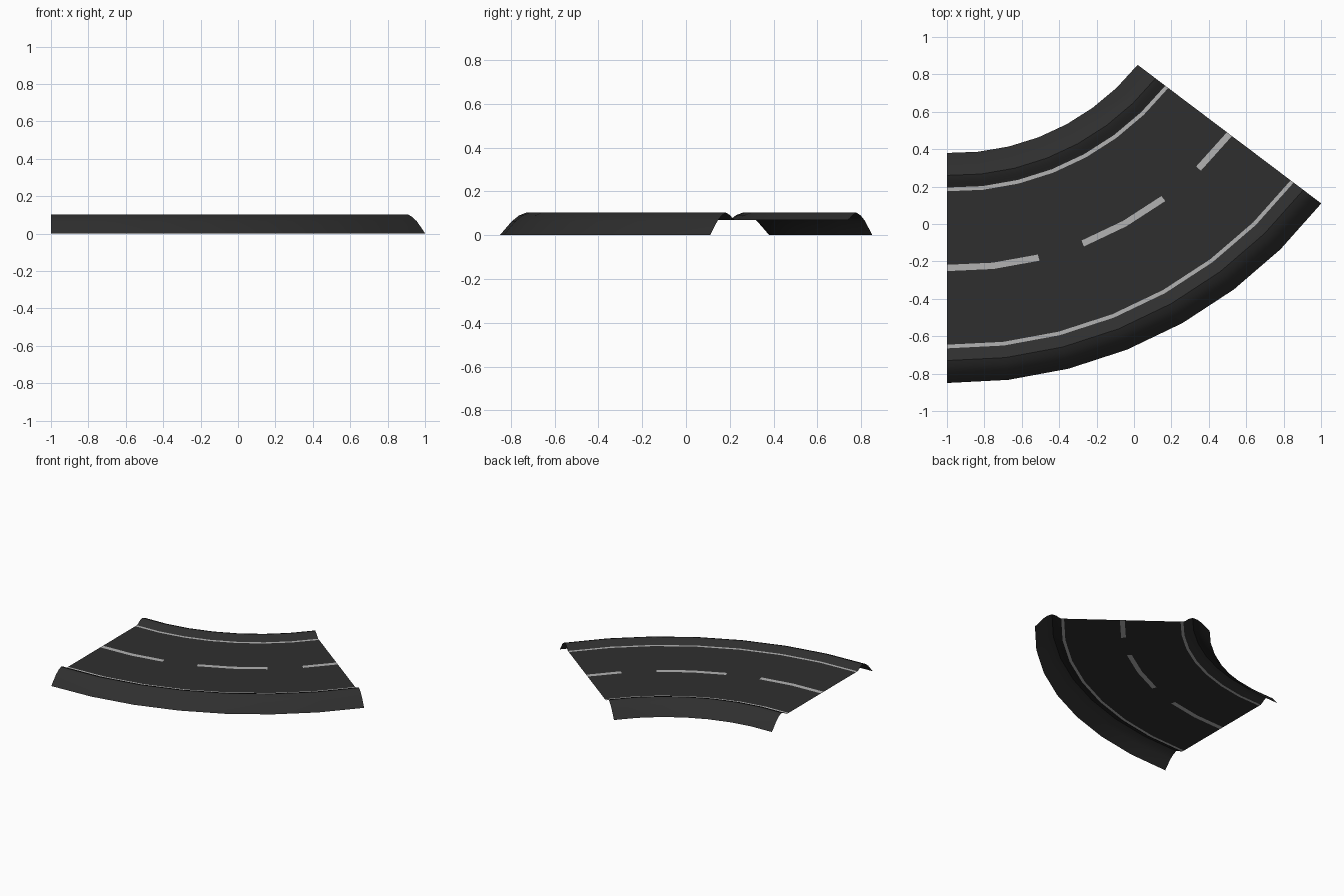
import bpy
import math

if "Cube" in bpy.data.objects:
    bpy.data.objects.remove(bpy.data.objects["Cube"])

STEPS = 7
SWEEP = math.radians(52.95)
PIVOT = (-0.963, 1.639)      # centre of the bend
MID = -0.235                 # y of the centre line at the straight-cut start
ROAD_Z = 0.07


def material(name, v):
    m = bpy.data.materials.new(name)
    m.diffuse_color = (v, v, v, 1)
    m.use_nodes = True
    m.node_tree.nodes["Principled BSDF"].inputs["Base Color"].default_value = m.diffuse_color
    return m


asphalt = material("asphalt", 0.028)
paint = material("road_paint", 0.45)


def station(offset, z, i):
    """Point of the cross-section turned to step i of the bend."""
    a = SWEEP * i / STEPS
    x, y = -1 - PIVOT[0], MID + offset - PIVOT[1]
    return (PIVOT[0] + x * math.cos(a) - y * math.sin(a),
            PIVOT[1] + x * math.sin(a) + y * math.cos(a), z)


def sweep(name, profile, mat, spans=((0, STEPS),)):
    """Sweep an open profile (low offset to high) along parts of the bend."""
    verts, faces = [], []
    n = len(profile)
    for first, last in spans:
        base = len(verts)
        for i in range(first, last + 1):
            verts += [station(o, z, i) for o, z in profile]
        for r in range(last - first):
            for k in range(n - 1):
                a = base + r * n + k
                faces.append((a, a + n, a + n + 1, a + 1))
    me = bpy.data.meshes.new(name)
    me.from_pydata(verts, [], faces)
    me.materials.append(mat)
    ob = bpy.data.objects.new(name, me)
    bpy.context.collection.objects.link(ob)
    bpy.context.view_layer.objects.active = ob
    ob.select_set(True)
    bpy.ops.object.shade_smooth_by_angle(angle=math.radians(30))
    ob.select_set(False)
    return ob


# Raised shoulder, edge line and lane on each side of the centre line
shoulder = [(0.43, ROAD_Z), (0.446, 0.078), (0.465, 0.092), (0.495, 0.103),
            (0.527, 0.09), (0.559, 0.065), (0.615, 0.0)]
edge_line = [(0.41, ROAD_Z), (0.43, ROAD_Z)]
lane = [(0.017, ROAD_Z), (0.41, ROAD_Z)]
for side, s in (("inner", 1), ("outer", -1)):
    for part, prof, mat in (("shoulder", shoulder, asphalt),
                            ("edge_line", edge_line, paint),
                            ("lane", lane, asphalt)):
        sweep(f"{side}_{part}", sorted((s * o, z) for o, z in prof), mat)

# Dashed centre line with asphalt in the gaps
centre = [(-0.017, ROAD_Z), (0.017, ROAD_Z)]
sweep("centre_dashes", centre, paint, ((0, 2), (3, 5), (6, 7)))
sweep("centre_gaps", centre, asphalt, ((2, 3), (5, 6)))
